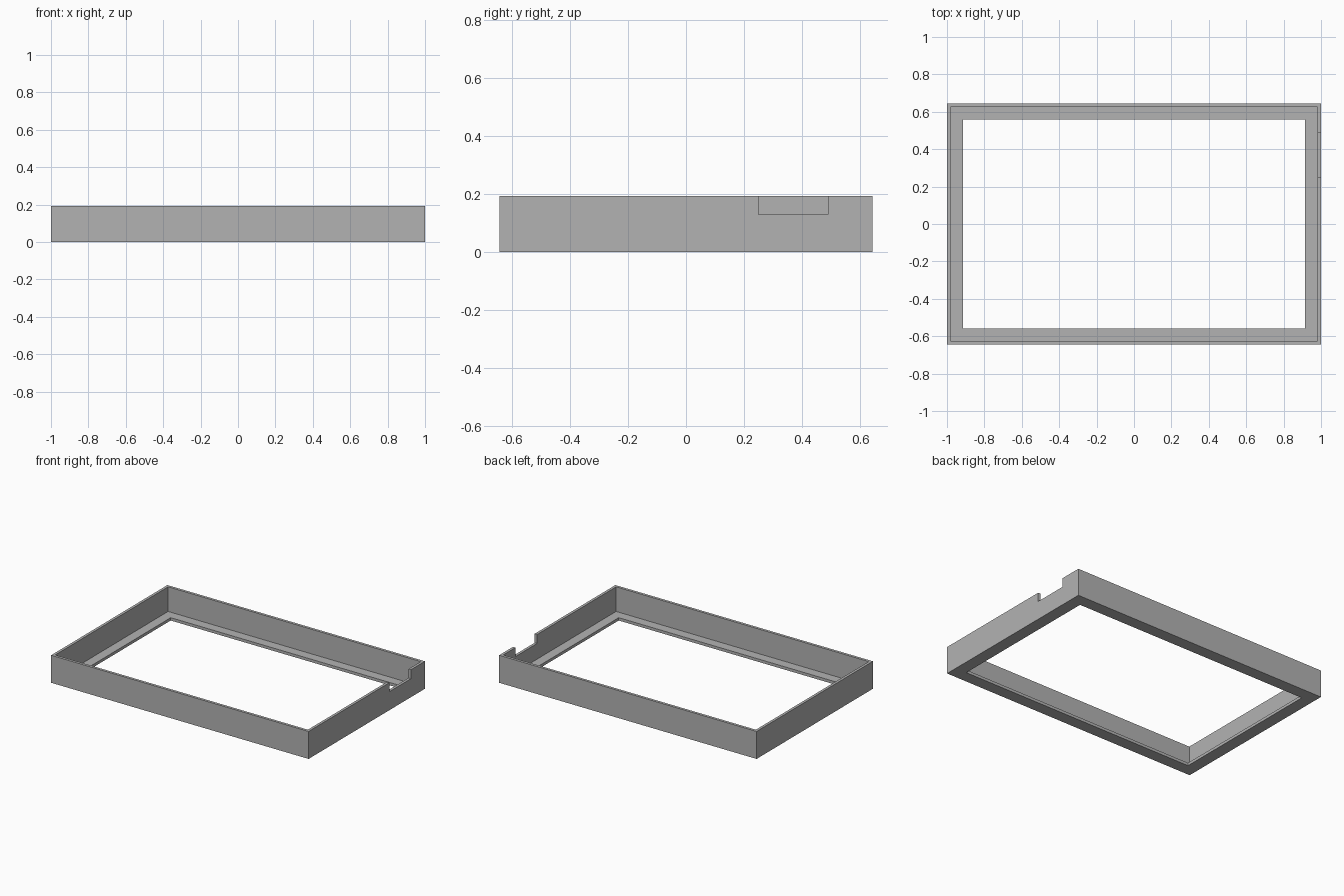
import bpy
import bmesh

cube = bpy.data.objects.get("Cube")
if cube:
    bpy.data.objects.remove(cube, do_unlink=True)

HX, HY, HEIGHT = 1.0, 0.645, 0.193    # outer half sizes and height
WALL, LIP, LIP_HEIGHT = 0.019, 0.086, 0.02

grey = bpy.data.materials.new("plain_grey")
grey.use_nodes = True
colour = (0.45, 0.45, 0.45, 1)
grey.diffuse_color = colour
grey.node_tree.nodes["Principled BSDF"].inputs["Base Color"].default_value = colour


def make_object(name, bm):
    bmesh.ops.recalc_face_normals(bm, faces=bm.faces)
    mesh = bpy.data.meshes.new(name)
    bm.to_mesh(mesh)
    bm.free()
    mesh.materials.append(grey)
    obj = bpy.data.objects.new(name, mesh)
    bpy.context.collection.objects.link(obj)
    return obj


# Frame: an L-shaped wall section carried round four mitred corners
section = [(0, 0), (0, HEIGHT), (WALL, HEIGHT), (WALL, LIP_HEIGHT),
           (LIP, LIP_HEIGHT), (LIP, 0)]
corners = [(-1, -1), (1, -1), (1, 1), (-1, 1)]
bm = bmesh.new()
rings = [[bm.verts.new((sx * (HX - inset), sy * (HY - inset), z)) for sx, sy in corners]
         for inset, z in section]
for i, ring in enumerate(rings):
    following = rings[(i + 1) % len(rings)]
    for j in range(4):
        k = (j + 1) % 4
        bm.faces.new((ring[j], ring[k], following[k], following[j]))
frame = make_object("tray_frame", bm)

# Notch cut down into the upper edge of the left wall
bm = bmesh.new()
bmesh.ops.create_cube(bm, size=1)
bmesh.ops.scale(bm, vec=(0.08, 0.24, 0.2), verts=bm.verts)
bmesh.ops.translate(bm, vec=(HX, 0.37, 0.23), verts=bm.verts)
cutter = make_object("notch_cutter", bm)
cutter.hide_render = True
cutter.hide_set(True)

cut = frame.modifiers.new("wall_notch", "BOOLEAN")
cut.operation = "DIFFERENCE"
cut.solver = "EXACT"
cut.object = cutter
